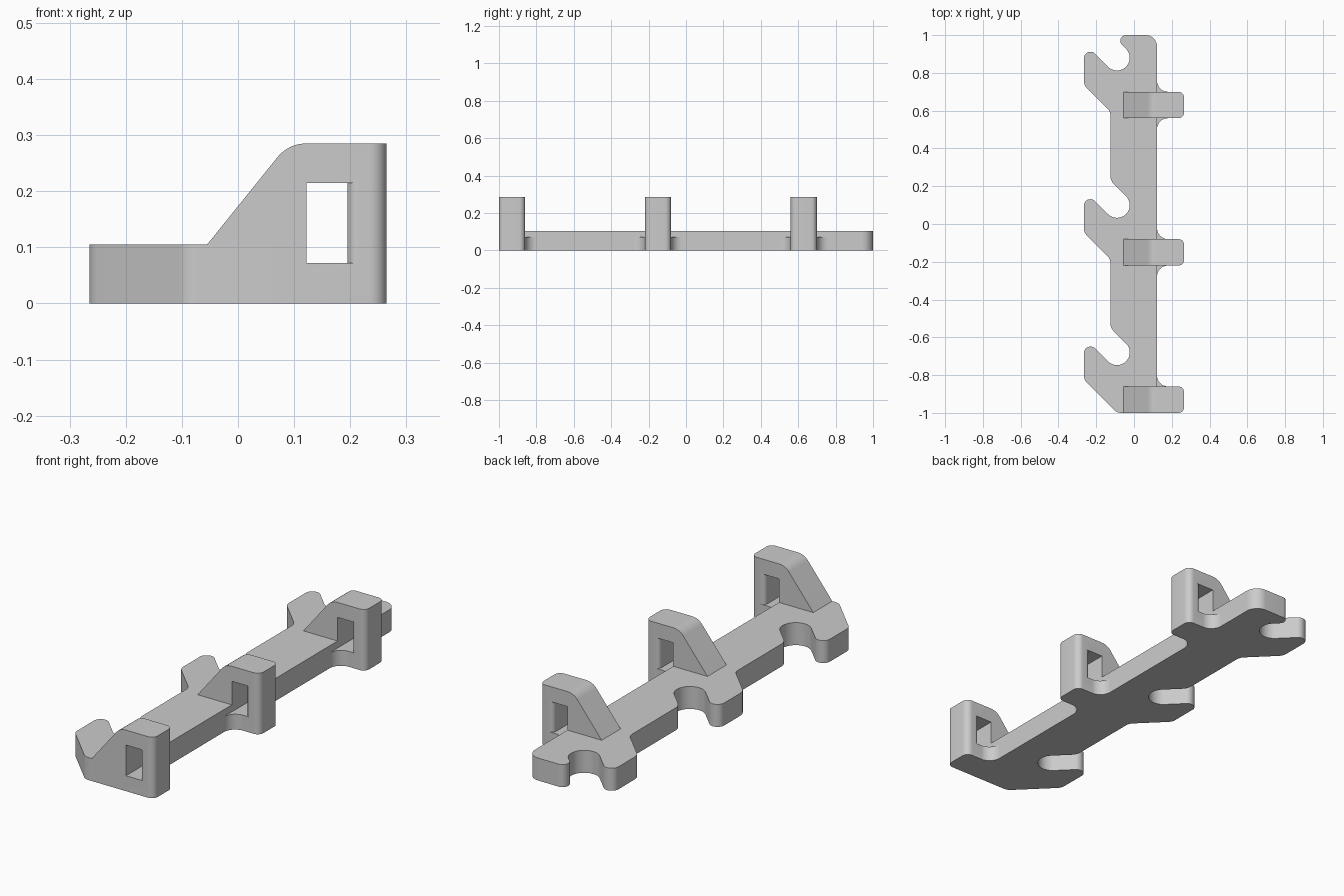
import bpy, bmesh, math
from mathutils import Vector

cube = bpy.data.objects.get("Cube")
if cube:
    bpy.data.objects.remove(cube, do_unlink=True)

grey = bpy.data.materials.new("plain grey")
grey.use_nodes = True
grey.diffuse_color = (0.6, 0.6, 0.6, 1)
grey.node_tree.nodes["Principled BSDF"].inputs["Base Color"].default_value = (0.6, 0.6, 0.6, 1)

PITCH = 0.78
RAIL_TOP = 0.105
FOOT_TOP = 0.072
RIGHT = 0.122
HALF = 0.07


def rounded(corners, steps=10):
    """Outline from (x, y[, radius]) corners, with arcs at the corners."""
    out = []
    n = len(corners)
    for i, c in enumerate(corners):
        p = Vector(c[:2])
        if len(c) < 3:
            out.append(p)
            continue
        a = (Vector(corners[i - 1][:2]) - p).normalized()
        b = (Vector(corners[(i + 1) % n][:2]) - p).normalized()
        half = a.angle(b) / 2
        centre = p + (a + b).normalized() * c[2] / math.sin(half)
        reach = c[2] / math.tan(half)
        start, end = p + a * reach - centre, p + b * reach - centre
        for k in range(steps + 1):
            out.append(centre + start.lerp(end, k / steps).normalized() * c[2])
    return out


def prism(name, outline, low, high, upright=False):
    """Extrude an outline along z, or along y when upright."""
    bm = bmesh.new()
    place = (lambda p: (p.x, low, p.y)) if upright else (lambda p: (p.x, p.y, low))
    face = bm.faces.new([bm.verts.new(place(p)) for p in outline])
    new = bmesh.ops.extrude_face_region(bm, geom=[face])["geom"]
    shift = Vector((0, high - low, 0)) if upright else Vector((0, 0, high - low))
    bmesh.ops.translate(bm, vec=shift, verts=[g for g in new if isinstance(g, bmesh.types.BMVert)])
    if face.is_valid and not any(len(e.link_faces) < 2 for e in face.edges):
        bmesh.ops.recalc_face_normals(bm, faces=bm.faces)
    else:
        bmesh.ops.holes_fill(bm, edges=[e for e in bm.edges if e.is_boundary])
        bmesh.ops.recalc_face_normals(bm, faces=bm.faces)
    mesh = bpy.data.meshes.new(name)
    bm.to_mesh(mesh)
    bm.free()
    mesh.materials.append(grey)
    obj = bpy.data.objects.new(name, mesh)
    bpy.context.collection.objects.link(obj)
    return obj


def select(obj):
    bpy.ops.object.select_all(action='DESELECT')
    obj.select_set(True)
    bpy.context.view_layer.objects.active = obj


def smooth(obj):
    select(obj)
    bpy.ops.object.shade_smooth_by_angle(angle=math.radians(30))


# Rail with three slanted open slots along its left edge
outline = [(RIGHT, -1), (RIGHT, 1, 0.06), (-0.115, 1, 0.03)]
for i in range(3):
    y = 0.88 - i * PITCH
    if i:
        outline.append((-0.125, y + 0.13, 0.06))
    outline += [(0.005, y, 0.0668), (-0.09, y - 0.095, 0.0668),
                (-0.265, y + 0.08, 0.034), (-0.265, y - 0.145, 0.05)]
    if i < 2:
        outline.append((-0.125, y - 0.285, 0.05))
outline.append((-0.09, -1, 0.05))
smooth(prism("rail", rounded(outline), 0, RAIL_TOP))

# Sloped clips with a window behind the lip
side = rounded([(-0.055, 0), (0.265, 0), (0.265, 0.285),
                (0.09, 0.285, 0.065), (-0.055, RAIL_TOP)])
window = rounded([(RIGHT, -0.08), (0.215, -0.08), (0.215, -HALF), (0.195, -HALF, 0.0195),
                  (0.195, HALF, 0.0195), (0.215, HALF), (0.215, 0.08), (RIGHT, 0.08)])
# Concave fillets between rail and clip foot
fillet = [(0.1, 0.04), (0.1, 0.13), (RIGHT, 0.13), (RIGHT, HALF, 0.058), (0.182, HALF), (0.182, 0.04)]

for i, label in enumerate(("back", "middle", "front")):
    y = 0.63 - i * PITCH
    clip = prism(label + "_clip", side, -HALF, HALF, upright=True)

    # Round the outer upright edges of the lip
    bm = bmesh.new()
    bm.from_mesh(clip.data)
    edges = [e for e in bm.edges
             if all(v.co.x > 0.26 for v in e.verts)
             and abs(e.verts[0].co.z - e.verts[1].co.z) > 0.1]
    bmesh.ops.bevel(bm, geom=edges, offset=0.03, segments=8, profile=0.5, affect='EDGES')
    bm.to_mesh(clip.data)
    bm.free()

    # Cut the window
    cutter = prism("window_cutter", window, FOOT_TOP, 0.215)
    cutter.hide_render = True
    cut = clip.modifiers.new("window", 'BOOLEAN')
    cut.operation = 'DIFFERENCE'
    cut.solver = 'EXACT'
    cut.object = cutter
    select(clip)
    bpy.ops.object.modifier_apply(modifier=cut.name)
    bpy.data.objects.remove(cutter, do_unlink=True)
    clip.location.y = y
    smooth(clip)

    for s, end in ((1, "rear"), (-1, "fore")):
        if i == 2 and s < 0:
            continue
        corners = [(c[0], c[1] * s, *c[2:]) for c in fillet]
        web = prism(f"{label}_clip_{end}_fillet", rounded(corners), 0, FOOT_TOP)
        web.location.y = y
        smooth(web)
